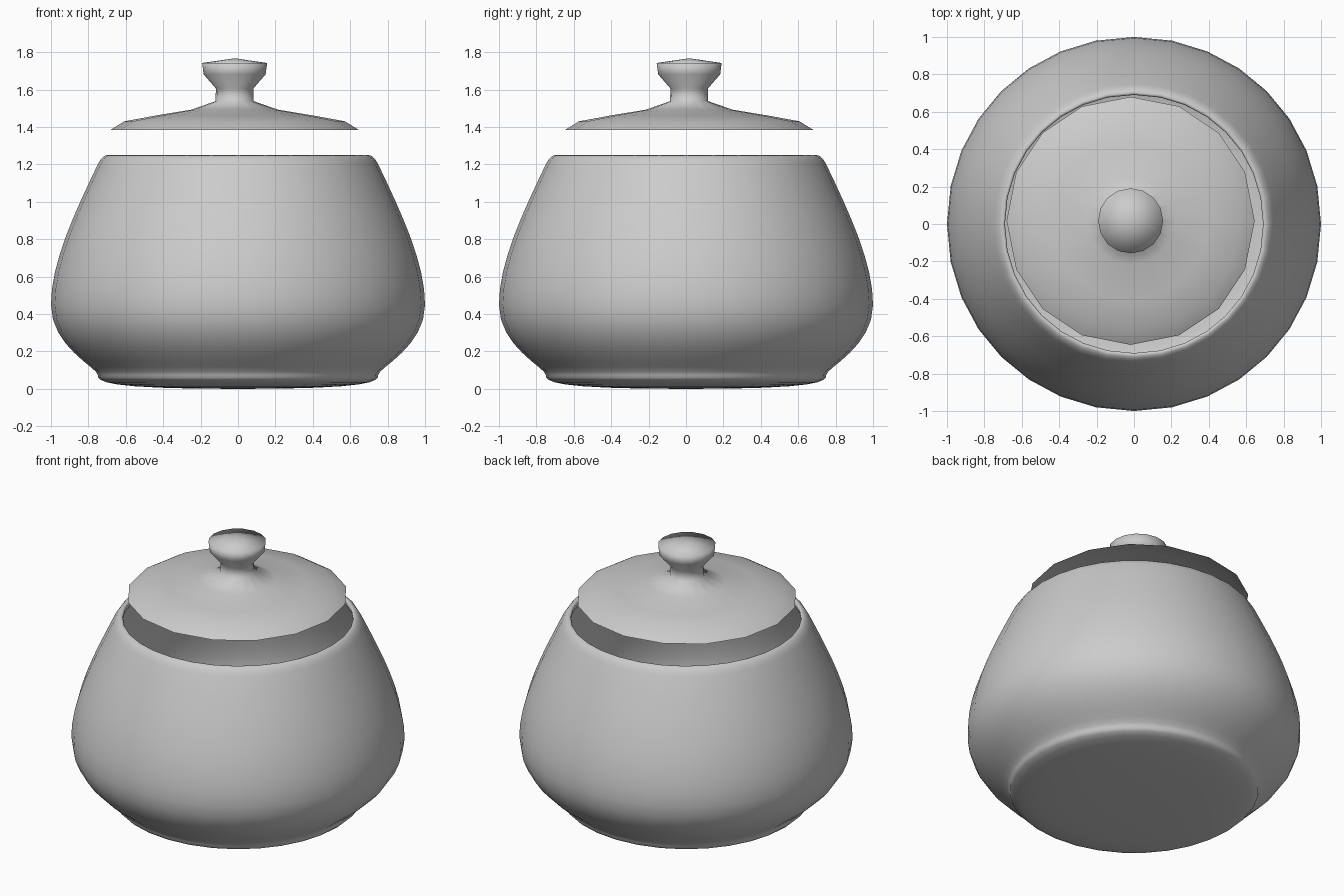
import bpy
import bmesh

if "Cube" in bpy.data.objects:
    bpy.data.objects.remove(bpy.data.objects["Cube"])


def bezier(p, n):
    """n + 1 points along a cubic curve."""
    pts = []
    for i in range(n + 1):
        t = i / n
        s = 1 - t
        w = (s**3, 3 * s * s * t, 3 * s * t * t, t**3)
        pts.append(tuple(sum(k * q[a] for k, q in zip(w, p)) for a in (0, 1)))
    return pts


def turned(name, curves, n, scale, location):
    """Turn chained (radius, height) curves, listed bottom to top, n steps per quarter."""
    profile = []
    for c in curves:
        profile += bezier(c, n)[1 if profile else 0:]
    quarter = bezier([(1, 0), (1, 0.56), (0.56, 1), (0, 1)], n)[:-1]
    ring = []
    for _ in range(4):
        ring += quarter
        quarter = [(-y, x) for x, y in quarter]
    bm = bmesh.new()
    rows = [[bm.verts.new((r * x, r * y, z)) for x, y in ring] for r, z in profile]
    m = len(ring)
    for a, b in zip(rows, rows[1:]):
        for j in range(m):
            k = (j + 1) % m
            bm.faces.new((a[j], a[k], b[k], b[j]))
    bmesh.ops.remove_doubles(bm, verts=bm.verts, dist=1e-5)
    for f in bm.faces:
        f.smooth = True
    mesh = bpy.data.meshes.new(name)
    bm.to_mesh(mesh)
    bm.free()
    ob = bpy.data.objects.new(name, mesh)
    ob.scale = (scale,) * 3
    ob.location = location
    bpy.context.collection.objects.link(ob)
    return ob


# Bowl: domed base, belly, shoulder, rolled rim (open shell)
turned("bowl", [
    [(0, 0), (1.425, 0), (1.5, 0.075), (1.5, 0.15)],
    [(1.5, 0.15), (1.5, 0.225), (2, 0.45), (2, 0.9)],
    [(2, 0.9), (2, 1.35), (1.75, 1.875), (1.5, 2.4)],
    [(1.5, 2.4), (1.4375, 2.53125), (1.3375, 2.53125), (1.4, 2.4)],
], 8, 0.5, (0, 0, 0))

# Lid with knob, floating slightly off centre above the bowl
turned("lid", [
    [(1.3, 0), (1.3, 0.15), (0.4, 0.15), (0.2, 0.3)],
    [(0.2, 0.3), (0, 0.45), (0.8, 0.75), (0, 0.75)],
], 4, 0.51, (-0.018, 0.017, 1.385))
